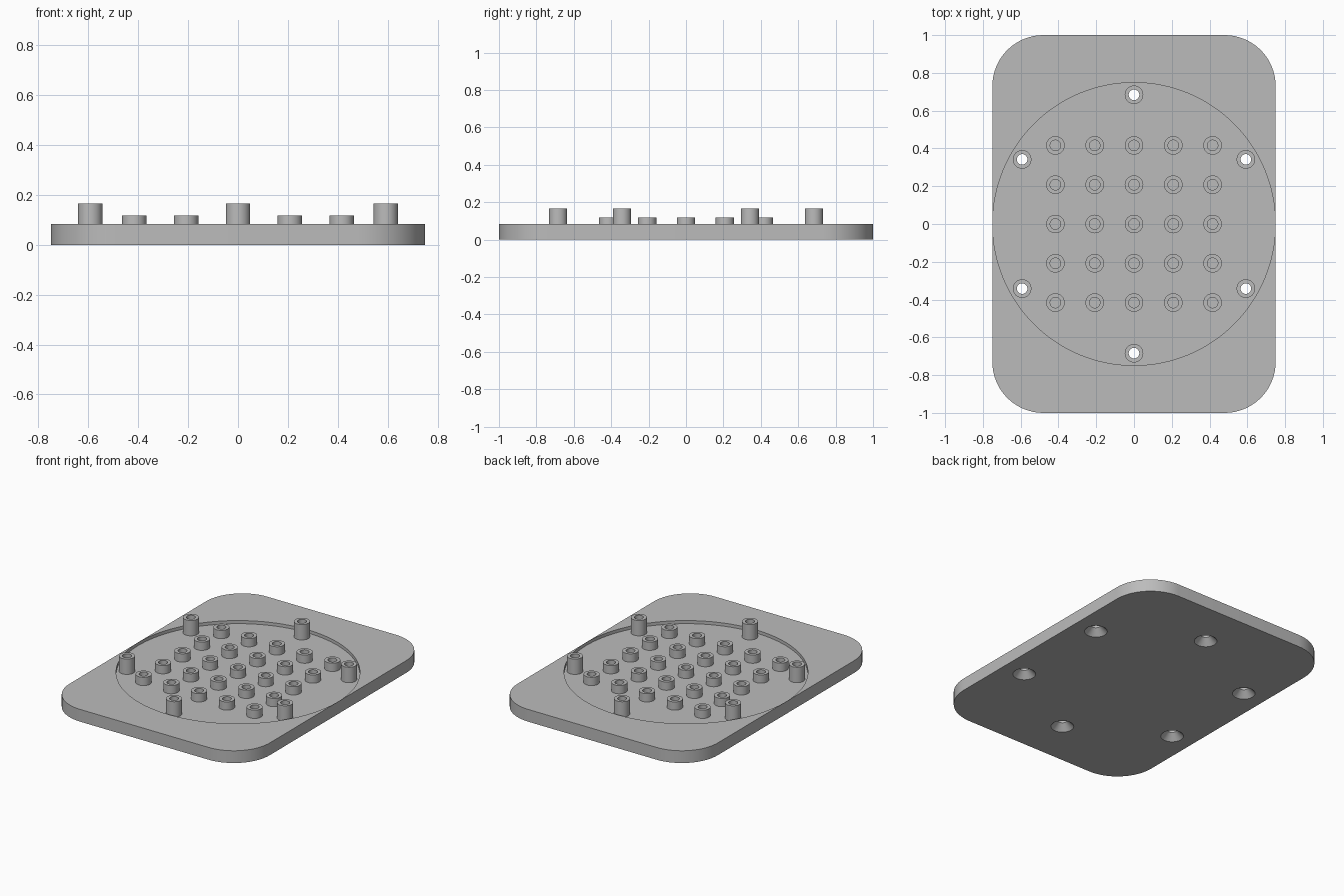
import bpy, bmesh, math
from mathutils import Vector

if "Cube" in bpy.data.objects:
    bpy.data.objects.remove(bpy.data.objects["Cube"])

WIDTH, LENGTH, THICK, CORNER = 1.5, 2.0, 0.083, 0.27
FLOOR, RECESS_R = 0.062, 0.7485
OUTER, BORE = 0.049, 0.028
POST_TOP, STUD_TOP = 0.166, 0.118
PITCH, POST_RING = 0.208, 0.684

grey = bpy.data.materials.new("plain grey")
grey.use_nodes = True
colour = (0.5, 0.5, 0.5, 1)
grey.diffuse_color = colour
grey.node_tree.nodes["Principled BSDF"].inputs["Base Color"].default_value = colour


def add_object(name, bm):
    bmesh.ops.recalc_face_normals(bm, faces=bm.faces)
    mesh = bpy.data.meshes.new(name)
    bm.to_mesh(mesh)
    bm.free()
    mesh.materials.append(grey)
    obj = bpy.data.objects.new(name, mesh)
    bpy.context.collection.objects.link(obj)
    return obj


def lathe(bm, profile, centre=(0, 0), closed=False, steps=48):
    """Turn (radius, z) points about z: a closed ring, or a capped solid."""
    rings = []
    for r, z in profile:
        rings.append([bm.verts.new((centre[0] + r * math.cos(math.tau * i / steps),
                                    centre[1] + r * math.sin(math.tau * i / steps), z))
                      for i in range(steps)])
    pairs = list(zip(rings, rings[1:]))
    if closed:
        pairs.append((rings[-1], rings[0]))
    else:
        bm.faces.new(rings[0])
        bm.faces.new(rings[-1])
    for a, b in pairs:
        for i in range(steps):
            j = (i + 1) % steps
            bm.faces.new((a[i], a[j], b[j], b[i]))


def smooth(obj):
    bpy.ops.object.select_all(action="DESELECT")
    obj.select_set(True)
    bpy.context.view_layer.objects.active = obj
    bpy.ops.object.shade_smooth_by_angle(angle=math.radians(30))


post_spots = [(POST_RING * math.cos(math.radians(a)), POST_RING * math.sin(math.radians(a)))
              for a in range(30, 390, 60)]

# Base plate: rounded rectangle pulled upward
bm = bmesh.new()
outline = []
for quarter, (sx, sy) in enumerate([(1, 1), (-1, 1), (-1, -1), (1, -1)]):
    for i in range(17):
        a = math.pi / 2 * (quarter + i / 16)
        outline.append(bm.verts.new((sx * (WIDTH / 2 - CORNER) + CORNER * math.cos(a),
                                     sy * (LENGTH / 2 - CORNER) + CORNER * math.sin(a), 0)))
base = bm.faces.new(outline)
top = bmesh.ops.extrude_face_region(bm, geom=[base])["geom"]
bmesh.ops.translate(bm, vec=Vector((0, 0, THICK)),
                    verts=[v for v in top if isinstance(v, bmesh.types.BMVert)])
plate = add_object("base_plate", bm)

# Round recess in the top of the plate
bm = bmesh.new()
lathe(bm, [(RECESS_R, FLOOR), (RECESS_R, THICK + 0.1)], steps=128)
recess = add_object("recess_cutter", bm)

# Countersunk through holes under the posts
bm = bmesh.new()
for spot in post_spots:
    lathe(bm, [(0.08, -0.01), (0.07, 0), (BORE, 0.042), (BORE, 0.2)], spot)
holes = add_object("hole_cutter", bm)

for cutter in (recess, holes):
    cutter.hide_render = True
    mod = plate.modifiers.new(cutter.name, "BOOLEAN")
    mod.operation = "DIFFERENCE"
    mod.solver = "EXACT"
    mod.object = cutter
    bpy.context.view_layer.objects.active = plate
    bpy.ops.object.modifier_apply(modifier=mod.name)
    bpy.data.objects.remove(cutter)
smooth(plate)


def tubes(name, spots, height):
    """Hollow standoffs sharing one mesh."""
    bm = bmesh.new()
    lathe(bm, [(OUTER, FLOOR), (OUTER, height), (BORE, height), (BORE, FLOOR)], closed=True)
    first = add_object(name, bm)
    smooth(first)
    for i, (x, y) in enumerate(spots):
        obj = first
        if i:
            obj = first.copy()
            bpy.context.collection.objects.link(obj)
        obj.location = (x, y, 0)


# Tall screw posts in a ring, short studs in a square grid
tubes("screw_post", post_spots, POST_TOP)
tubes("short_stud", [(PITCH * i, PITCH * j) for i in range(-2, 3) for j in range(-2, 3)], STUD_TOP)
